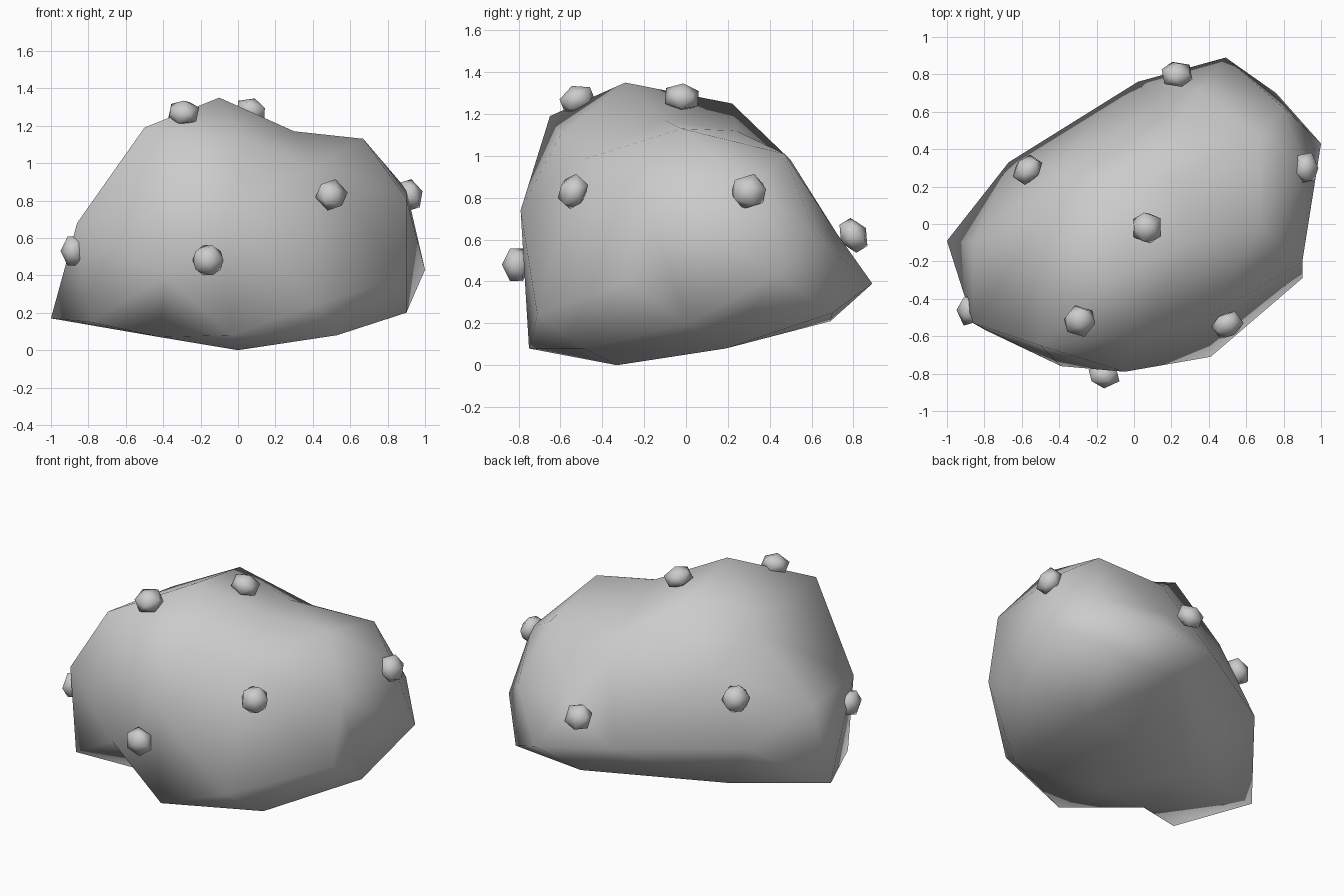
import bpy
import bmesh
from mathutils import Matrix, Vector

if "Cube" in bpy.data.objects:
    bpy.data.objects.remove(bpy.data.objects["Cube"], do_unlink=True)


def make_material(name, colour):
    material = bpy.data.materials.new(name)
    material.use_nodes = True
    material.diffuse_color = colour
    material.node_tree.nodes["Principled BSDF"].inputs["Base Color"].default_value = colour
    return material


def finish(builder, name, material, location=(0, 0, 0)):
    """Turn a bmesh into a smooth shaded object."""
    bmesh.ops.recalc_face_normals(builder, faces=builder.faces[:])
    for face in builder.faces:
        face.smooth = True
    mesh = bpy.data.meshes.new(name)
    builder.to_mesh(mesh)
    builder.free()
    mesh.materials.append(material)
    item = bpy.data.objects.new(name, mesh)
    item.location = location
    bpy.context.scene.collection.objects.link(item)


def make_boulder(name, corners, centre, material):
    """Join corners around a centre: hull on a sphere, then move to place."""
    builder = bmesh.new()
    targets = {}
    for corner in corners:
        corner = Vector(corner)
        vert = builder.verts.new((corner - centre).normalized())
        targets[vert] = corner
    bmesh.ops.convex_hull(builder, input=builder.verts[:])
    for vert in builder.verts:
        vert.co = targets[vert]
    finish(builder, name, material)


def make_knob(name, location, outward, material):
    """A low-poly ball, slightly flattened along its outward direction."""
    builder = bmesh.new()
    turn = Vector(outward).to_track_quat("Z", "Y").to_matrix().to_4x4()
    flatten = Matrix.Diagonal((1, 1, .75, 1))
    bmesh.ops.create_icosphere(builder, subdivisions=1, radius=.092, matrix=turn @ flatten)
    finish(builder, name, material, location)


stone = make_material("grey_stone", (0.6, 0.6, 0.6, 1))

# Corners of the lumpy body, grouped by height
underside = [
    (0, -.33, 0), (-.36, .09, .07), (.53, .19, .08), (.53, -.49, .08),
    (-.04, -.75, .08), (-.42, -.41, .07), (-.79, -.57, .15),
    (-1, -.09, .17), (.9, .01, .2), (.29, .69, .21), (.76, .7, .25),
]
middle = [
    (-.39, -.76, .4), (.41, -.71, .24), (.9, -.29, .4), (1, .43, .43),
    (.49, .89, .39), (.8, .62, .62), (.02, .76, .45), (-.67, .33, .47),
    (-.05, -.79, .74), (-.86, -.53, .68), (-.86, -.1, .64),
    (.9, -.2, .81), (.9, .33, .86), (.35, .72, .63),
]
crown = [
    (-.5, -.65, 1.19), (-.1, -.29, 1.35), (-.14, .22, 1.25),
    (.3, -.1, 1.17), (.22, .24, 1.12), (.67, -.02, 1.13), (.67, .47, 1.01),
    (.2, .5, .98), (-.42, .3, .89), (-.5, .02, 1.1), (.4, -.5, .98),
    (.05, -.6, 1.1),
]
make_boulder("boulder_body", underside + middle + crown, Vector((0, 0, .6)), stone)

# Small knobs scattered over the surface: position and outward direction
knobs = {
    "top_front_knob": ((-.29, -.52, 1.27), (0, -.4, 1)),
    "top_knob": ((.07, -.02, 1.28), (.3, .1, 1)),
    "front_left_knob": ((.5, -.54, .83), (.5, -1, .5)),
    "front_knob": ((-.16, -.81, .48), (0, -1, 0)),
    "left_knob": ((.92, .3, .83), (1, 0, .3)),
    "back_knob": ((.23, .8, .62), (0, 1, .6)),
    "back_right_knob": ((-.57, .29, .76), (-1, 1, .6)),
    "right_knob": ((-.88, -.46, .53), (-1, 0, 0)),
}
for name, (location, outward) in knobs.items():
    make_knob(name, location, outward, stone)
